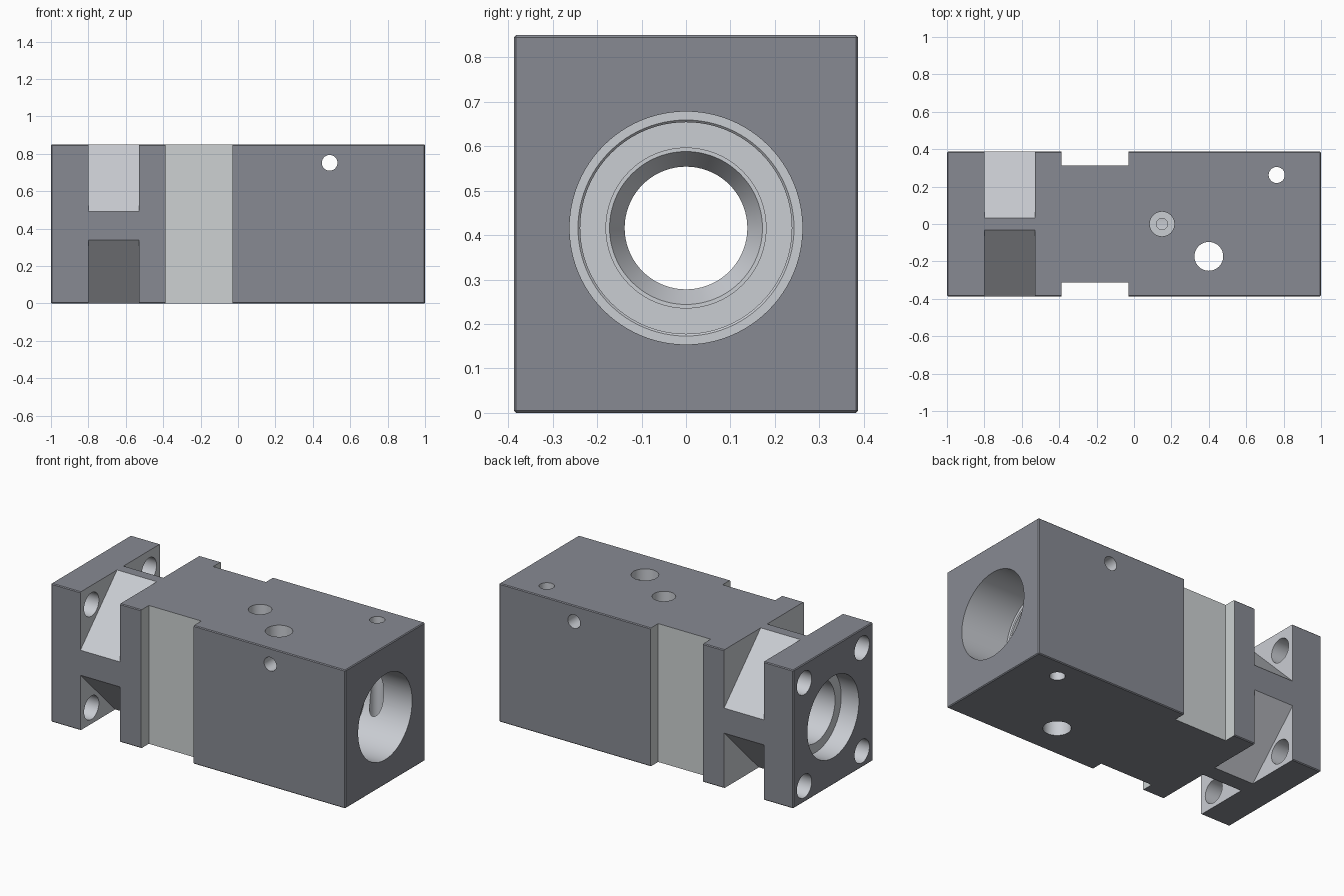
import bpy, bmesh, math
from mathutils import Vector

if "Cube" in bpy.data.objects:
    bpy.data.objects.remove(bpy.data.objects["Cube"])

AX = 0.416  # height of the main bore axis
H, W = 0.85, 0.387


def material(name, rgb):
    m = bpy.data.materials.new(name)
    m.diffuse_color = (*rgb, 1)
    m.use_nodes = True
    m.node_tree.nodes["Principled BSDF"].inputs["Base Color"].default_value = m.diffuse_color
    return m


dark = material("dark_coating", (0.245, 0.255, 0.29))
pale = material("machined_metal", (0.59, 0.61, 0.65))
groove_grey = material("groove_metal", (0.61, 0.64, 0.645))


def make(name, bm, mat=pale):
    bmesh.ops.recalc_face_normals(bm, faces=bm.faces)
    me = bpy.data.meshes.new(name)
    bm.to_mesh(me)
    bm.free()
    me.materials.append(mat)
    ob = bpy.data.objects.new(name, me)
    bpy.context.collection.objects.link(ob)
    return ob


def box(name, x0, x1, y0, y1, z0, z1, mat, edge=0):
    bm = bmesh.new()
    bmesh.ops.create_cube(bm, size=1)
    for v in bm.verts:
        v.co = ((x0 + x1) / 2 + v.co.x * (x1 - x0),
                (y0 + y1) / 2 + v.co.y * (y1 - y0),
                (z0 + z1) / 2 + v.co.z * (z1 - z0))
    if edge:
        bmesh.ops.bevel(bm, geom=bm.edges[:], offset=edge, segments=1, affect='EDGES')
    return make(name, bm, mat)


def prism_x(name, x0, x1, yz):
    """Closed prism along x from a (y, z) outline."""
    bm = bmesh.new()
    a, b = [[bm.verts.new((x, y, z)) for y, z in yz] for x in (x0, x1)]
    bm.faces.new(a)
    bm.faces.new(b)
    for i in range(len(yz)):
        j = (i + 1) % len(yz)
        bm.faces.new((a[i], a[j], b[j], b[i]))
    return make(name, bm)


def lathe(name, axis, origin, profile, n=32):
    """Solid of revolution: profile lists (position along axis, radius)."""
    a = 'xyz'.index(axis)
    b, c = (a + 1) % 3, (a + 2) % 3
    bm = bmesh.new()
    rings = []
    for t, r in profile:
        ring = []
        for i in range(n):
            p = Vector(origin)
            p[a] = t
            p[b] += r * math.cos(2 * math.pi * i / n)
            p[c] += r * math.sin(2 * math.pi * i / n)
            ring.append(bm.verts.new(p))
        rings.append(ring)
    for r0, r1 in zip(rings, rings[1:]):
        for i in range(n):
            j = (i + 1) % n
            bm.faces.new((r0[i], r0[j], r1[j], r1[i]))
    bm.faces.new(rings[0])
    bm.faces.new(rings[-1])
    return make(name, bm)


# Main block with a tiny edge break
body = box("valve_body", -1, 1, -W, W, 0, H, dark, 0.005)
cutters = []

# Shallow grooves on both sides
for s in (-1, 1):
    y0, y1 = sorted((s * 0.313, s * 0.6))
    cutters.append(box("side_groove", -0.387, -0.03, y0, y1, -0.2, 1.1, groove_grey))

# Diagonal corner pockets behind the flange, and the bolt holes through it
for sy in (-1, 1):
    for sz in (-1, 1):
        edge, mid = AX + sz * 0.076, AX + sz * 0.436
        e = 0.2  # overshoot along the diagonal, outside the block
        yz = [(sy * (W + e), edge - sz * e),
              (sy * (0.03 - e), mid + sz * e),
              (sy * (W + e), mid + sz * e)]
        cutters.append(prism_x("corner_pocket", -0.80, -0.53, yz))
        cutters.append(lathe("bolt_hole", 'x', (0, sy * 0.28, AX + sz * 0.317),
                             [(-1.1, 0.072), (-0.7, 0.072)]))

# Stepped bore along the length
cutters.append(lathe("main_bore", 'x', (0, 0, AX), [
    (-1.1, 0.25), (-0.88, 0.25), (-0.88, 0.19), (-0.62, 0.19),
    (-0.60, 0.138), (-0.30, 0.138), (-0.24, 0.172), (-0.24, 0.18),
    (0.06, 0.18), (0.06, 0.238), (0.68, 0.238), (0.685, 0.243),
    (0.685, 0.262), (1.1, 0.262)], 96))

# Cross holes
cutters.append(lathe("large_cross_hole", 'z', (0.40, -0.173, 0),
                     [(-0.1, 0.077), (1, 0.077)], 48))
cutters.append(lathe("small_cross_hole", 'z', (0.763, 0.262, 0),
                     [(-0.1, 0.043), (1, 0.043)]))
cutters.append(lathe("side_cross_hole", 'y', (0.49, 0, 0.752),
                     [(-0.6, 0.042), (0.6, 0.042)]))
cutters.append(lathe("top_port", 'z', (0.15, 0, 0),
                     [(AX, 0.03), (0.72, 0.03), (0.72, 0.066), (1, 0.066)]))

# Apply all cuts
bpy.context.view_layer.objects.active = body
body.select_set(True)
for cut in cutters:
    cut.hide_render = True
    mod = body.modifiers.new("cut", 'BOOLEAN')
    mod.operation, mod.solver, mod.object = 'DIFFERENCE', 'EXACT', cut
    mod.material_mode = 'TRANSFER'
    bpy.ops.object.modifier_apply(modifier=mod.name)
    bpy.data.objects.remove(cut, do_unlink=True)
bpy.ops.object.shade_smooth_by_angle(angle=math.radians(25))
